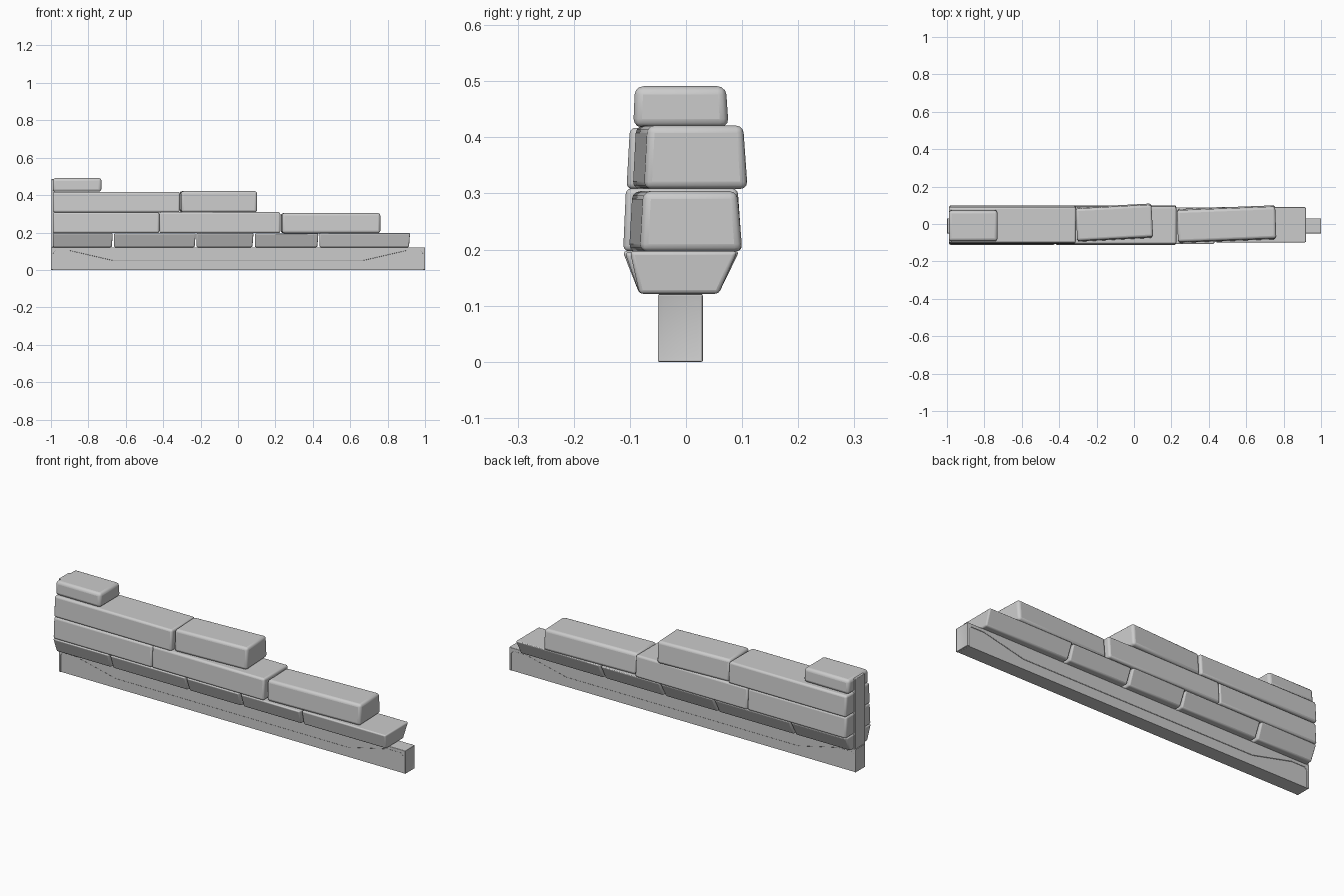
import bpy, bmesh, math
from mathutils import Matrix, Vector

if "Cube" in bpy.data.objects:
    bpy.data.objects.remove(bpy.data.objects["Cube"])


def finish(name, bm, bevel, segments=3):
    bmesh.ops.recalc_face_normals(bm, faces=bm.faces)
    me = bpy.data.meshes.new(name)
    bm.to_mesh(me)
    bm.free()
    ob = bpy.data.objects.new(name, me)
    bpy.context.collection.objects.link(ob)
    if bevel:
        mod = ob.modifiers.new("soft_edges", 'BEVEL')
        mod.width = bevel
        mod.segments = segments
        mod.limit_method = 'ANGLE'
        mod.angle_limit = math.radians(30)
    bpy.ops.object.select_all(action='DESELECT')
    ob.select_set(True)
    bpy.context.view_layer.objects.active = ob
    bpy.ops.object.shade_smooth_by_angle(angle=math.radians(40))
    return ob


def stone(name, x0, x1, z0, z1, low, high, bevel=0.01, turn=0.0, slant=0.0):
    """Tapered block: low/high are the y ranges at its bottom and top."""
    bm = bmesh.new()
    bmesh.ops.create_cube(bm, size=1)
    for v in bm.verts:
        top = v.co.z > 0
        lo, hi = high if top else low
        x = x0 if v.co.x < 0 else x1
        if v.co.x > 0 and not top:
            x -= slant
        v.co = Vector((x, hi if v.co.y > 0 else lo, z1 if top else z0))
    if turn:
        mid = Vector(((x0 + x1) / 2, (low[0] + low[1]) / 2, 0))
        bmesh.ops.rotate(bm, verts=bm.verts, cent=mid,
                         matrix=Matrix.Rotation(math.radians(turn), 3, 'Z'))
    return finish(name, bm, bevel)


# Plinth frame: arch-shaped border around a shallow recessed panel
half = [(0.67, 0.05), (0.9, 0.103), (0.975, 0.103), (0.988, 0.09),
        (0.988, 0), (1, 0), (1, 0.12)]
profile = half + [(-x, z) for x, z in reversed(half)]
bm = bmesh.new()
face = bm.faces.new([bm.verts.new((x, -0.05, z)) for x, z in profile])
ext = bmesh.ops.extrude_face_region(bm, geom=[face])
bmesh.ops.translate(bm, vec=(0, 0.08, 0),
                    verts=[g for g in ext['geom'] if isinstance(g, bmesh.types.BMVert)])
bmesh.ops.recalc_face_normals(bm, faces=bm.faces)
# Sunken panels on both plinth ends
ends = [f for f in bm.faces if abs(f.calc_center_median().x) > 0.999]
bmesh.ops.inset_individual(bm, faces=ends, thickness=0.014, depth=-0.003)
finish("plinth_frame", bm, 0.002, 2)

# Panel filling the plinth recess
stone("plinth_panel", -0.989, 0.989, 0, 0.104, (-0.047, 0.027), (-0.047, 0.027), 0)

# First course: stones that flare out upward
row1 = [(-0.99, -0.669, 0.0), (-0.663, -0.226, 0.003), (-0.222, 0.083, 0.0),
        (0.09, 0.43, 0.004), (0.436, 0.92, 0.0)]
for i, (a, b, d) in enumerate(row1):
    last = i == len(row1) - 1
    top = (-0.1, 0.092) if last else (-0.113 + d, 0.095 - d)
    stone(f"lower_stone_{i + 1}", a, b, 0.121, 0.197 - d * 0.5,
          (-0.083, 0.058), top, 0.007, slant=0.006)

# Second course
stone("middle_stone_1", -0.99, -0.421, 0.197, 0.308, (-0.112, 0.099), (-0.106, 0.091), 0.01)
stone("middle_stone_2", -0.421, 0.226, 0.197, 0.309, (-0.112, 0.1), (-0.107, 0.092), 0.01)
stone("middle_stone_3", 0.232, 0.758, 0.196, 0.304, (-0.092, 0.091), (-0.086, 0.082), 0.014, turn=2.2)

# Third course
stone("upper_stone_1", -0.99, -0.311, 0.308, 0.417, (-0.106, 0.099), (-0.1, 0.091), 0.01)
stone("upper_stone_2", -0.308, 0.098, 0.308, 0.421, (-0.085, 0.1), (-0.079, 0.092), 0.013, turn=3)

# Cap stone and the thin upright closing the left end
stone("cap_stone", -0.99, -0.73, 0.418, 0.491, (-0.094, 0.076), (-0.091, 0.071), 0.015)
stone("end_strip", -0.998, -0.98, 0.12, 0.486, (-0.05, 0.03), (-0.05, 0.03), 0.003)
